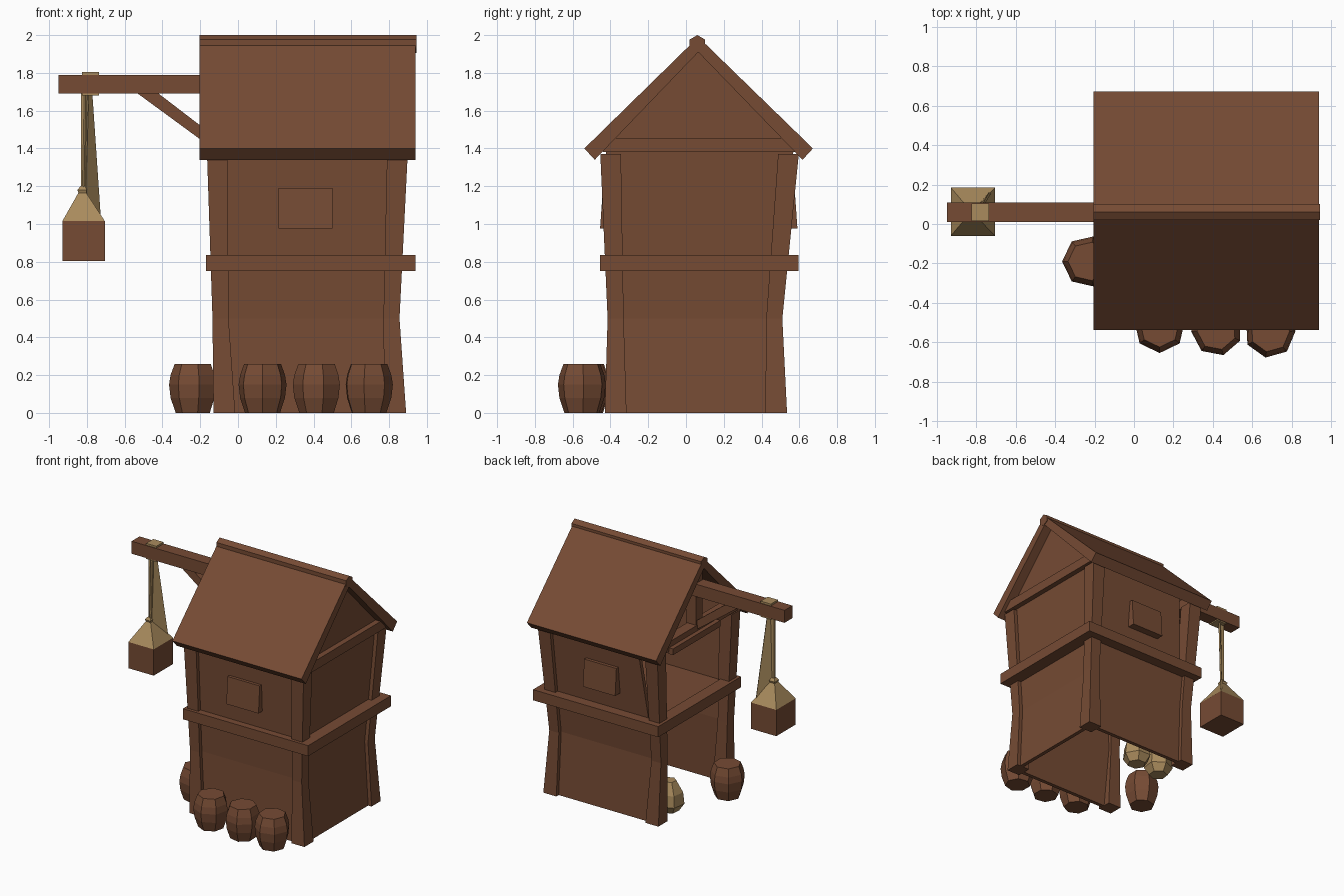
import bpy, bmesh
from math import cos, sin, pi, radians

if "Cube" in bpy.data.objects:
    bpy.data.objects.remove(bpy.data.objects["Cube"])


def material(name, rgb):
    m = bpy.data.materials.new(name)
    m.diffuse_color = (*rgb, 1)
    m.use_nodes = True
    m.node_tree.nodes["Principled BSDF"].inputs["Base Color"].default_value = m.diffuse_color
    return m


WOOD = material("brown_wood", (0.18, 0.07, 0.034))
CLOTH = material("tan_cloth", (0.40, 0.26, 0.11))


def loft(name, rings, mat=WOOD):
    """Skin a list of equal rings and cap both ends."""
    bm = bmesh.new()
    vs = [[bm.verts.new(p) for p in r] for r in rings]
    n = len(rings[0])
    for a, b in zip(vs, vs[1:]):
        for i in range(n):
            j = (i + 1) % n
            bm.faces.new((a[i], a[j], b[j], b[i]))
    bm.faces.new(vs[0])
    bm.faces.new(vs[-1])
    bmesh.ops.recalc_face_normals(bm, faces=bm.faces[:])
    me = bpy.data.meshes.new(name)
    bm.to_mesh(me)
    bm.free()
    me.materials.append(mat)
    ob = bpy.data.objects.new(name, me)
    bpy.context.collection.objects.link(ob)
    return ob


def rect(x0, x1, y0, y1, z):
    return [(x0, y0, z), (x1, y0, z), (x1, y1, z), (x0, y1, z)]


def box(name, x0, x1, y0, y1, z0, z1, mat=WOOD):
    return loft(name, [rect(x0, x1, y0, y1, z0), rect(x0, x1, y0, y1, z1)], mat)


def along_x(name, yz, x0, x1, mat=WOOD):
    return loft(name, [[(x, y, z) for y, z in yz] for x in (x0, x1)], mat)


def along_y(name, xz, y0, y1, mat=WOOD):
    return loft(name, [[(x, y, z) for x, z in xz] for y in (y0, y1)], mat)


def tub(name, x, y, sides, turn, profile, mat=WOOD):
    return loft(name, [[(x + r * cos(turn + 2 * pi * i / sides),
                         y + r * sin(turn + 2 * pi * i / sides), z)
                        for i in range(sides)] for r, z in profile], mat)


# Waisted outline of the house: z, left, right, front, back, post width
OUTLINE = [(0, -.13, .89, -.43, .535, .115),
           (.5, -.135, .855, -.415, .51, .085),
           (1.4, -.165, .9, -.455, .6, .11)]


def outline(z):
    a, b = OUTLINE[:2] if z <= .5 else OUTLINE[1:]
    t = (z - a[0]) / (b[0] - a[0])
    return [p + (q - p) * t for p, q in zip(a, b)][1:]


# Corner posts
for sx, xn in ((0, "left"), (1, "right")):
    for sy, yn in ((0, "front"), (1, "back")):
        rings = []
        for z in (0, .5, 1.37):
            o = outline(z)
            w = o[4]
            x0 = o[1] - w if sx else o[0]
            y0 = o[3] - w if sy else o[2]
            rings.append(rect(x0, x0 + w, y0, y0 + w, z))
        loft(f"{yn}_{xn}_post", rings)

# Wall panels, left side stays open
IN, T = .03, .03
front, right, back_low, back_up = [], [], [], []
for z in (0, .5, .8, 1.41):
    l, r, f, b, w = outline(z)
    front.append(rect(l + .03, r - .03, f + IN, f + IN + T, z))
    right.append(rect(r - IN - T, r - IN, f + .03, b - .03, z))
    if z <= .8:
        back_low.append(rect(l + .03, r - .03, b - IN - T, b - IN, z))
    if z >= .8:
        back_up.append(rect(-.03 if z < 1 else .03, r - .03, b - IN - T, b - IN, z))
loft("front_wall", front)
loft("right_wall", right)
loft("back_lower_wall", back_low)
loft("back_upper_wall", back_up)

# Belt beams and loft floor
box("front_belt_beam", -.17, .94, -.455, -.37, .75, .835)
box("back_belt_beam", -.17, .94, .51, .595, .75, .835)
box("right_belt_beam", .83, .94, -.37, .51, .75, .835)
box("left_belt_beam", -.17, -.07, -.37, .51, .75, .835)
box("loft_floor", -.07, .83, -.37, .51, .78, .81)

# Window shutters, hinged at the top and slightly open at the bottom
for name, y, s in (("front_shutter", -.395, -1), ("back_shutter", .53, 1)):
    loft(name, [rect(.215, .5, min(y, y + s * d), max(y, y + s * d), z)
                for d, z in ((.06, .975), (.045, 1.19))])

# Tie beams, right gable panel, left king post and cross bar
box("right_tie_beam", .82, .91, -.44, .58, 1.38, 1.455)
box("left_tie_beam", -.165, -.08, -.42, .55, 1.38, 1.455)
box("left_cross_bar", -.2, -.16, -.15, .45, 1.36, 1.41)
along_x("right_gable", [(-.46, 1.4), (.58, 1.4), (.06, 1.945)], .83, .865)
box("left_king_post", -.16, -.07, .02, .10, 1.45, 1.93)

# Roof slopes and ridge
for name, s in (("front_roof", -1), ("back_roof", 1)):
    along_x(name, [(.065, 1.99), (.067 + s * .605, 1.4),
                   (.067 + s * .55, 1.34), (.065, 1.91)], -.205, .94)
along_x("ridge_beam", [(.06 + .047 * cos(pi / 2 + i * pi / 3),
                        1.953 + .047 * sin(pi / 2 + i * pi / 3))
                       for i in range(6)], -.205, .945)

# Hoist arm and brace
box("hoist_arm", -.95, .84, .01, .11, 1.69, 1.79)
along_y("hoist_brace", [(-.53, 1.69), (-.42, 1.69), (-.1, 1.445), (-.1, 1.375)],
        .03, .09)

# Rope pads above and below the arm, rope and hanging load
box("rope_top_pad", -.825, -.735, .015, .105, 1.785, 1.805, CLOTH)
box("rope_bottom_pad", -.825, -.735, .015, .105, 1.68, 1.695, CLOTH)
along_y("rope", [(-.83, 1.69), (-.79, 1.69), (-.805, 1.18), (-.83, 1.18)],
        .055, .07, CLOTH)
sheet = [(-.81, .05, 1.69), (-.775, .08, 1.69), (-.73, .16, 1.03), (-.82, .05, 1.18)]
loft("rope_sheet", [[(x + d, y - d, z) for x, y, z in sheet] for d in (-.004, .004)], CLOTH)
box("hanging_crate", -.93, -.705, -.06, .185, .805, 1.015)
loft("load_cover", [rect(-.93, -.705, -.06, .185, 1.015),
                    rect(-.845, -.803, .04, .085, 1.165),
                    rect(-.85, -.80, .035, .09, 1.18),
                    rect(-.835, -.81, .05, .075, 1.2)], CLOTH)

# Barrels outside
BARREL = [(.095, 0), (.122, .08), (.13, .15), (.122, .2), (.1, .26)]
for i, (x, y) in enumerate([(.13, -.525), (.42, -.54), (.69, -.55), (-.235, -.19)]):
    tub(f"barrel_{i + 1}", x, y, 7, radians((-90, -75, -100, 180)[i]), BARREL)

# Sacks stored inside
SACK = [(.07, 0), (.11, .06), (.1, .15), (.05, .24)]
for i, (x, y) in enumerate([(.2, .27), (-.03, .25)]):
    tub(f"sack_{i + 1}", x, y, 6, .4 * i, SACK, CLOTH)
